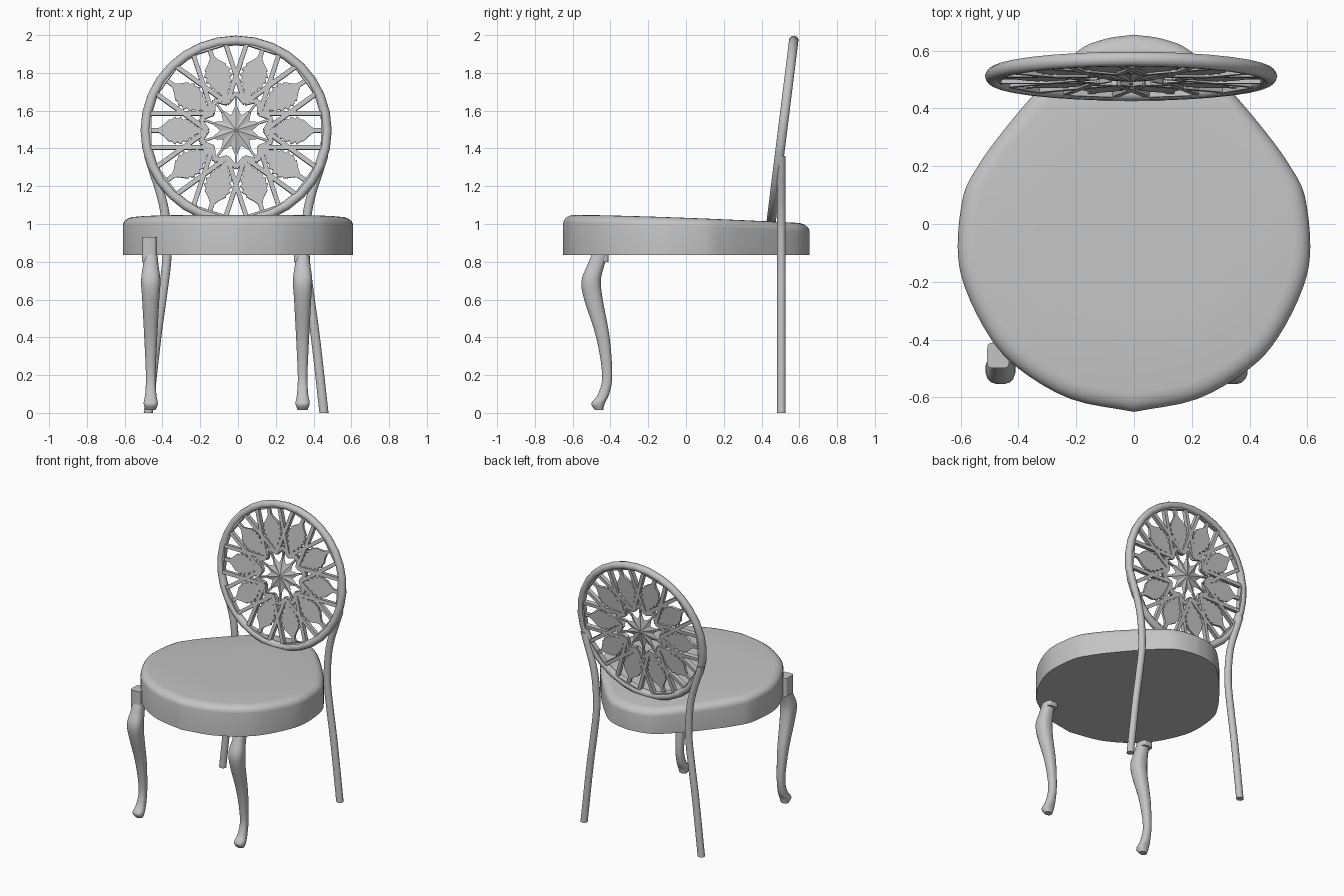
import bpy, bmesh, math
from mathutils import Vector, Matrix

if "Cube" in bpy.data.objects:
    bpy.data.objects.remove(bpy.data.objects["Cube"], do_unlink=True)

grey = bpy.data.materials.new("plain grey")
grey.use_nodes = True
colour = (0.55, 0.55, 0.55, 1)
grey.diffuse_color = colour
grey.node_tree.nodes["Principled BSDF"].inputs["Base Color"].default_value = colour

TILT = math.radians(7.1)
BACK = Matrix.Translation((-0.01, 0.511, 1.495)) @ Matrix.Rotation(-TILT, 4, 'X')
STEP = math.tau / 10


def finish(name, bm, smooth=True):
    bmesh.ops.recalc_face_normals(bm, faces=bm.faces)
    mesh = bpy.data.meshes.new(name)
    bm.to_mesh(mesh)
    bm.free()
    obj = bpy.data.objects.new(name, mesh)
    bpy.context.collection.objects.link(obj)
    mesh.materials.append(grey)
    if smooth:
        bpy.ops.object.select_all(action='DESELECT')
        obj.select_set(True)
        bpy.context.view_layer.objects.active = obj
        bpy.ops.object.shade_smooth_by_angle(angle=math.radians(38))
    return obj


def spline(points, steps):
    """Catmull-Rom samples through the points."""
    pts = [Vector(p) for p in points]
    ext = [2 * pts[0] - pts[1]] + pts + [2 * pts[-1] - pts[-2]]
    out = []
    for a, b, c, d in zip(ext, ext[1:], ext[2:], ext[3:]):
        for i in range(steps):
            t = i / steps
            out.append(b + (c - a) * t / 2 + (a - b * 2.5 + c * 2 - d / 2) * t * t
                       + (b * 3 - a - c * 3 + d) * t ** 3 / 2)
    return out + [pts[-1]]


def loft(name, rings):
    """Skin a stack of equal rings and cap both ends."""
    bm = bmesh.new()
    rows = [[bm.verts.new(p) for p in ring] for ring in rings]
    n = len(rows[0])
    for low, high in zip(rows, rows[1:]):
        for i in range(n):
            j = (i + 1) % n
            bm.faces.new((low[i], low[j], high[j], high[i]))
    bm.faces.new(rows[0])
    bm.faces.new(rows[-1])
    return finish(name, bm)


def oval(x, y, z, rx, ry, power=1.0, n=16):
    """Horizontal section; a lower power is squarer."""
    ring = []
    for i in range(n):
        a = math.tau * (i + 0.5) / n
        c, s = math.cos(a), math.sin(a)
        ring.append((x + rx * math.copysign(abs(c) ** power, c),
                     y + ry * math.copysign(abs(s) ** power, s), z))
    return ring


def prism(bm, outline, depth):
    """Plate in the x-z plane, given as a flat outline."""
    front = [bm.verts.new((x, -depth / 2, z)) for x, z in outline]
    rear = [bm.verts.new((x, depth / 2, z)) for x, z in outline]
    bm.faces.new(front)
    bm.faces.new(rear[::-1])
    for i in range(len(front)):
        j = i - 1
        bm.faces.new((front[i], front[j], rear[j], rear[i]))


def bar(bm, a, b, width, depth):
    a, b = Vector(a), Vector(b)
    d = (b - a).normalized() * width / 2
    side = Vector((-d.y, d.x))
    prism(bm, [a + side, a - side, b - side, b + side], depth)


def polar(r, a):
    return Vector((r * math.cos(a), r * math.sin(a)))


def turned(x, z, a):
    return (x * math.cos(a) - z * math.sin(a), x * math.sin(a) + z * math.cos(a))


# Seat: egg outline with a rounded, slightly sloping top
half = spline([(0, -0.65), (0.22, -0.605), (0.4, -0.5), (0.5, -0.39), (0.585, -0.22),
               (0.61, -0.08), (0.59, 0.1), (0.54, 0.2), (0.47, 0.3), (0.345, 0.45),
               (0.2, 0.595), (0.1, 0.64), (0, 0.655)], 4)
outline = half + [Vector((-p.x, p.y)) for p in half[-2:0:-1]]


def seat_ring(inset, drop):
    k = 1 - inset / 0.63
    return [(p.x * k, p.y * k,
             1.049 - 0.046 * max(0, (p.y * k + 0.65) / 1.3) ** 1.5 - drop) for p in outline]


rings = [[(p.x, p.y, 0.836) for p in outline]]
for i in range(6):
    a = i / 5 * math.pi / 2
    rings.append(seat_ring(0.06 * (1 - math.cos(a)), 0.045 * (1 - math.sin(a))))
rings.append(seat_ring(0.3, 0))
loft("seat", rings)

# Front legs: z, y, half width, half depth
cabriole = spline([(0.015, -0.46, 0.026, 0.022), (0.05, -0.466, 0.038, 0.036),
                   (0.1, -0.436, 0.03, 0.03), (0.2, -0.417, 0.026, 0.027),
                   (0.4, -0.44, 0.035, 0.036), (0.6, -0.49, 0.046, 0.05),
                   (0.7, -0.502, 0.052, 0.052), (0.78, -0.478, 0.042, 0.046),
                   (0.84, -0.455, 0.036, 0.044)], 4)
for name, x in (("front_leg_right", -0.462), ("front_leg_left", 0.342)):
    sections = [oval(x, y, z, rx, ry, 0.8) for z, y, rx, ry in cabriole]
    loft(name, sections)
    block = [oval(x - 0.008, -0.455, z, 0.038, 0.044, 0.35) for z in (0.8, 0.93)]
    loft(name + "_block", block)

# Back legs: sideways offset and height
path = spline([(0.465, 0), (0.42, 0.4), (0.39, 0.62), (0.365, 0.84), (0.375, 1.04),
               (0.4, 1.16), (0.432, 1.26), (0.464, 1.36)], 4)
for name, side in (("back_leg_left", 1), ("back_leg_right", -1)):
    loft(name, [oval(side * p.x - 0.01, 0.505, p.y, 0.025, 0.023, n=12) for p in path])

# Round frame of the backrest
bpy.ops.mesh.primitive_torus_add(major_radius=0.48, minor_radius=0.026,
                                 major_segments=32, minor_segments=10)
frame = bpy.context.object
frame.name = "back_frame"
frame.matrix_world = BACK @ Matrix.Rotation(math.pi / 2, 4, 'X')
frame.data.materials.append(grey)
bpy.ops.object.shade_smooth_by_angle(angle=math.radians(50))

# Lattice: crossing straps, inner star band and outer decagon
GAP = 0.09
bm = bmesh.new()
for k in range(10):
    a = k * STEP
    for side in (-GAP, GAP):
        bar(bm, turned(0.122, side, a), turned(0.465, side, a), 0.024, 0.03)
    inner = polar(0.15, a)
    for turn in (-0.5, 0.5):
        bar(bm, inner, polar(0.2, a + turn * STEP), 0.02, 0.026)
    bar(bm, polar(0.482, a - STEP / 2), polar(0.482, a + STEP / 2), 0.02, 0.034)
finish("back_lattice", bm, False).matrix_world = BACK

# Leaves: serrated plates pointing at the centre
upper = []
TEETH = 14
for i in range(1, TEETH):
    t = i / TEETH
    width = 0.076 * math.sin(math.pi * t ** 1.25) ** 0.75
    upper.append((0.185 + 0.225 * t - (0.008 if i % 2 else 0),
                  width * (1 if i % 2 else 0.8)))
leaf = [(0.165, 0)] + upper + [(0.41, 0.012), (0.46, 0.012)]
leaf += [(x, -z) for x, z in leaf[:0:-1]]
bm = bmesh.new()
for k in range(10):
    prism(bm, [turned(x, z, k * STEP) for x, z in leaf], 0.018)
finish("back_leaves", bm, False).matrix_world = BACK

# Faceted star in the middle, with short ties to the band
bm = bmesh.new()
rim = []
for k in range(20):
    p = polar(0.142 if k % 2 else 0.085, k * STEP / 2)
    rim.append(bm.verts.new((p.x, 0, p.y)))
for y in (-0.02, 0.02):
    hub = bm.verts.new((0, y, 0))
    for i in range(20):
        bm.faces.new((hub, rim[i - 1], rim[i]))
for k in range(10):
    a = (k + 0.5) * STEP
    bar(bm, polar(0.12, a), polar(0.2, a), 0.012, 0.016)
finish("back_star", bm, False).matrix_world = BACK
